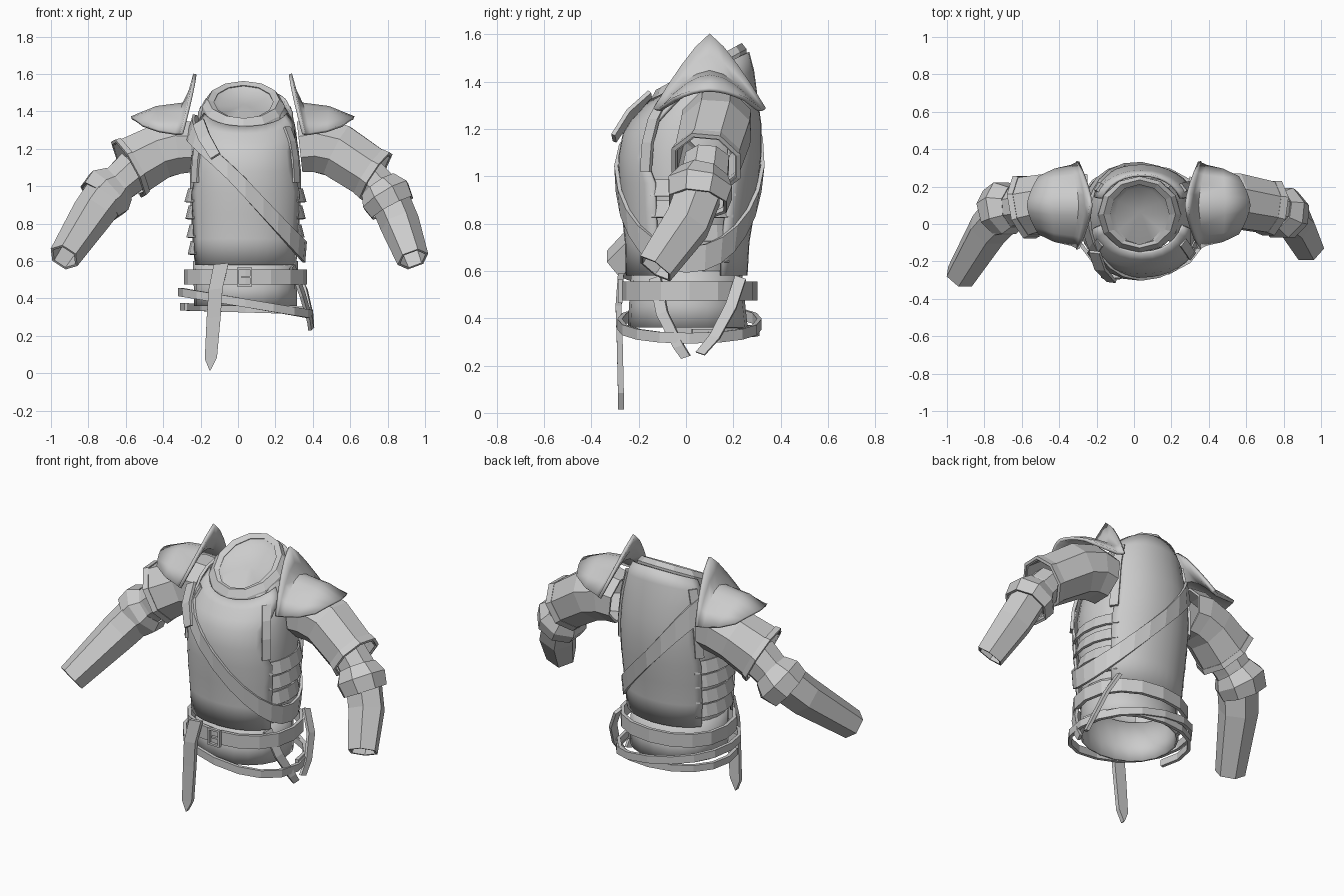
import bpy, bmesh, math
from mathutils import Vector

if "Cube" in bpy.data.objects:
    bpy.data.objects.remove(bpy.data.objects["Cube"])

CX = 0.04
metal = bpy.data.materials.new("plain_grey")
metal.diffuse_color = (0.6, 0.6, 0.6, 1)
metal.use_nodes = True
metal.node_tree.nodes["Principled BSDF"].inputs["Base Color"].default_value = metal.diffuse_color


def build(name, rows, closed=False, thick=0.0, smooth=False, caps=False):
    """Skin rows of points into a sheet or tube, optionally thickened."""
    bm = bmesh.new()
    vs = [[bm.verts.new(p) for p in r] for r in rows]
    n = len(rows[0])
    for a, b in zip(vs, vs[1:]):
        for i in range(n if closed else n - 1):
            j = (i + 1) % n
            bm.faces.new((a[i], a[j], b[j], b[i]))
    if caps:
        bm.faces.new(vs[-1])
    bmesh.ops.recalc_face_normals(bm, faces=bm.faces)
    me = bpy.data.meshes.new(name)
    bm.to_mesh(me)
    bm.free()
    me.materials.append(metal)
    ob = bpy.data.objects.new(name, me)
    bpy.context.collection.objects.link(ob)
    if thick:
        m = ob.modifiers.new("thickness", 'SOLIDIFY')
        m.thickness = thick
        m.offset = 0
    if smooth:
        bpy.ops.object.select_all(action='DESELECT')
        ob.select_set(True)
        bpy.context.view_layer.objects.active = ob
        bpy.ops.object.shade_smooth_by_angle(angle=math.radians(40))
    return ob


def oval(deg, hx, yf, yb, n=2.15):
    """Point on a rounded oval; yf and yb are its front and back limits."""
    c, s = math.cos(math.radians(deg)), math.sin(math.radians(deg))
    f = lambda v: math.copysign(abs(v) ** (2 / n), v)
    return CX + hx * f(c), (yf + yb) / 2 + (yb - yf) / 2 * f(s)


# Torso sections: z, half width, front y, back y, rise towards the back
BODY = [(0.36, .265, -.235, .25, 0), (0.45, .265, -.23, .24, 0), (0.6, .27, -.22, .225, 0),
        (0.72, .28, -.225, .235, 0), (0.9, .29, -.245, .265, 0), (1.07, .295, -.255, .285, 0),
        (1.2, .28, -.235, .285, .08), (1.28, .265, -.205, .27, .2), (1.36, .24, -.16, .255, .36),
        (1.42, .20, -.125, .235, .5)]


def section(z):
    """Interpolated torso section at a height."""
    z = min(max(z, BODY[0][0]), BODY[-1][0])
    for a, b in zip(BODY, BODY[1:]):
        if z <= b[0]:
            t = (z - a[0]) / (b[0] - a[0])
            return [p + (q - p) * t for p, q in zip(a, b)]


def body_point(deg, z, off=0.0):
    _, hx, yf, yb, tilt = section(z)
    x, y = oval(deg, hx + off, yf - off, yb + off)
    return Vector((x, y, z + tilt * (y - (yf + yb) / 2)))


def spread(a, b, n):
    return [a + (b - a) * i / (n - 1) for i in range(n)]


# Padded shirt: a skirt below the plates and panels down both flanks
build("shirt_skirt", [[body_point(d, z, .005) for d in range(0, 360, 18)] for z in (.36, .45, .6)],
      True, .012, True)
for side, a, b in (("right", -48, 48), ("left", 132, 228)):
    build(f"{side}_shirt_panel", [[body_point(d, s[0], .005) for d in spread(a, b, 8)]
          for s in BODY[2:]], False, 0, True)

# Breast and back plates, narrowing at the armholes
for name, mid, wide, narrow in (("breastplate", 270, 62, 52), ("backplate", 90, 56, 52)):
    rows = []
    for z in (.58, .72, .85, .97, 1.08, 1.2, 1.28, 1.36, 1.42):
        h = narrow if 1.05 < z < 1.25 else (wide + 12 if z > 1.3 else wide)
        rows.append([body_point(d, z, .026) for d in spread(mid - h, mid + h, 13)])
    build(name, rows, False, .014, True)

# Overlapping side straps joining the plates
for side, a, b in (("right", -32, 42), ("left", 138, 212)):
    for k, z in enumerate((.67, .76, .86, .95)):
        build(f"{side}_side_strap_{k}", [[body_point(d, z + dz, o) for d in spread(a, b, 6)]
              for dz, o in ((-.035, .03), (.035, .008))], False, .013)


# Collar and the sloping closed neck opening
def collar_ring(z, hx, yf, yb, tilt):
    pts = []
    for d in range(0, 360, 30):
        x, y = oval(d, hx, yf, yb, 2)
        pts.append((x - .01, y, z + tilt * (y - .05)))
    return pts


build("collar", [collar_ring(1.385, .22, -.15, .25, .52), collar_ring(1.425, .215, -.145, .25, .55),
                 collar_ring(1.455, .19, -.125, .235, .55), collar_ring(1.445, .16, -.11, .215, .55)],
      True, .012)
build("neck_lining", [collar_ring(1.445, .16, -.11, .215, .55), collar_ring(1.43, .13, -.11, .2, .52),
                      collar_ring(1.43, .01, .05, .07, .4)], True, 0, True, True)


# Belts: tilted bands round the hips
def band(name, z, hx, yf, yb, w, slope=0.0, a=0, b=360):
    closed = b - a == 360
    degs = [a + i * 22.5 for i in range(int((b - a) / 22.5) + (0 if closed else 1))]
    rows = []
    for s in (-.5, .5):
        r = []
        for d in degs:
            x, y = oval(d, hx, yf, yb, 2.2)
            r.append((x, y, z + slope * (x - CX) + s * w))
        rows.append(r)
    build(name, rows, closed, .02)


band("waist_belt", .515, .32, -.262, .292, .08)
band("hip_belt", .375, .35, -.28, .31, .045, -.17)
band("hip_belt_second_wrap", .345, .34, -.25, .3, .04, -.03, 0, 202.5)

# Baldric crossing from the left shoulder to the right hip
rows = [[], []]
for d in range(0, 360, 15):
    z = 1.0
    for _ in range(25):
        z += .5 * (1.0 - 1.08 * (body_point(d, z, .042).x - .03) - z)
    for r, dz in zip(rows, (-.055, .055)):
        r.append(body_point(d, min(z + dz, 1.39), .042))
build("baldric", rows, True, .016)


# Hanging straps built from a centre path and a width direction
def strap(name, path, widths, across, thick=.018):
    a = Vector(across)
    build(name, [[Vector(p) - a * w / 2, Vector(p) + a * w / 2] for p, w in zip(path, widths)],
          False, thick)


strap("belt_tongue", [(-.09, -.275, .585), (-.12, -.285, .45), (-.13, -.28, .3), (-.145, -.275, .08),
                      (-.15, -.275, .015)], [.08, .075, .075, .065, .005], (1, 0, .1), .025)
strap("front_hanger", [(.29, -.13, .57), (.345, -.1, .42), (.385, -.03, .28), (.39, 0, .235)],
      [.05, .05, .045, .04], (.3, .9, .3))
strap("back_hanger", [(.3, .23, .57), (.36, .19, .45), (.39, .12, .32), (.395, .06, .25)],
      [.05, .05, .045, .04], (.2, .9, -.3))
strap("shoulder_strap_end", [(-.21, -.15, 1.34), (-.18, -.24, 1.26), (-.12, -.305, 1.16)],
      [.07, .07, .06], (.8, -.1, .5))

# Belt buckle frame
for k, (x, z, sx, sz) in enumerate([(.0, .515, .012, .1), (.07, .515, .012, .1), (.035, .56, .07, .012),
                                    (.035, .47, .07, .012), (.045, .515, .05, .01)]):
    strap(f"buckle_bar_{k}", [(x, -.278, z - sz / 2), (x, -.278, z + sz / 2)], [sx, sx], (1, 0, 0))

# Pauldrons: arched shells with a raised neck guard, mirrored
GUARD = [(.275, 1.60, .345, 1.285, .235, 1.25), (.30, 1.51, .35, 1.28, .225, 1.4),
         (.335, 1.44, .38, 1.28, .21, 1.7), (.48, 1.42, .47, 1.295, .19, 1.8),
         (.615, 1.365, .555, 1.325, .15, 1.8)]
for side, m in (("right", 1), ("left", -1)):
    rows = []
    for xa, za, xe, ze, w, p in GUARD:
        r = []
        for v in spread(-1, 1, 9):
            x = xa + (xe - xa) * abs(v) ** 1.5
            r.append((.025 + m * (x - .02), .1 + w * v, za - (za - ze) * abs(v) ** p))
        rows.append(r)
    build(f"{side}_pauldron", rows, False, .018, True)
    # Arm opening straps
    for k, deg in enumerate((-36, 36)):
        d = deg if m > 0 else 180 - deg
        strap(f"{side}_armhole_strap_{k}", [body_point(d, z, .035) for z in (1.02, 1.15, 1.27, 1.37)],
              [.05] * 4, (.6 * m, math.copysign(.8, deg) * -1, 0))


# Arms: faceted tubes along paths
def tube(name, path, radii, sides=8, thick=.014):
    pts = [Vector(p) for p in path]
    rows = []
    for i, (p, r) in enumerate(zip(pts, radii)):
        t = (pts[min(i + 1, len(pts) - 1)] - pts[max(i - 1, 0)]).normalized()
        u = (Vector((0, 1, 0)) - t * t.y).normalized()
        v = t.cross(u)
        rows.append([p + r * (u * math.cos(a) + v * math.sin(a))
                     for a in [(k + .5) * math.tau / sides for k in range(sides)]])
    build(name, rows, True, thick)


# Per arm: upper plate, inner sleeve, elbow plate, forearm (path, radii)
ARMS = {
    "right": ([(.33, .13, 1.21), (.42, .13, 1.22), (.53, .125, 1.19), (.735, .085, 1.055)], [.14, .15, .15, .14],
              [(.69, .09, 1.07), (.75, .08, 1.0), (.82, .065, .9)], [.1, .105, .1],
              [(.755, .075, 1.0), (.79, .06, .95), (.825, .05, .885)], [.105, .14, .125],
              [(.81, .055, .93), (.865, .005, .8), (.935, -.13, .61)], [.1, .1, .08]),
    "left": ([(-.25, .13, 1.21), (-.33, .13, 1.21), (-.43, .125, 1.18), (-.585, .09, 1.095)],
             [.14, .15, .15, .165],
             [(-.55, .1, 1.09), (-.63, .09, 1.02), (-.74, .06, .92)], [.12, .11, .1],
             [(-.64, .09, 1.01), (-.69, .085, .97), (-.74, .06, .92)], [.11, .145, .13],
             [(-.7, .06, .96), (-.78, -.03, .85), (-.93, -.28, .62)], [.11, .105, .078])}
for side, (sp, sr, ap, ar, ep, er, fp, fr) in ARMS.items():
    tube(f"{side}_upper_arm_plate", sp, sr)
    tube(f"{side}_inner_sleeve", ap, ar, thick=0)
    tube(f"{side}_elbow_plate", ep, er)
    tube(f"{side}_forearm", fp, fr, 6)
    # Raised lip at the end of the upper arm plate
    a, b = Vector(sp[-2]), Vector(sp[-1])
    tube(f"{side}_arm_plate_lip", [a.lerp(b, .85), a.lerp(b, 1.02)], [sr[-1] + .002, sr[-1] + .01], thick=.018)
